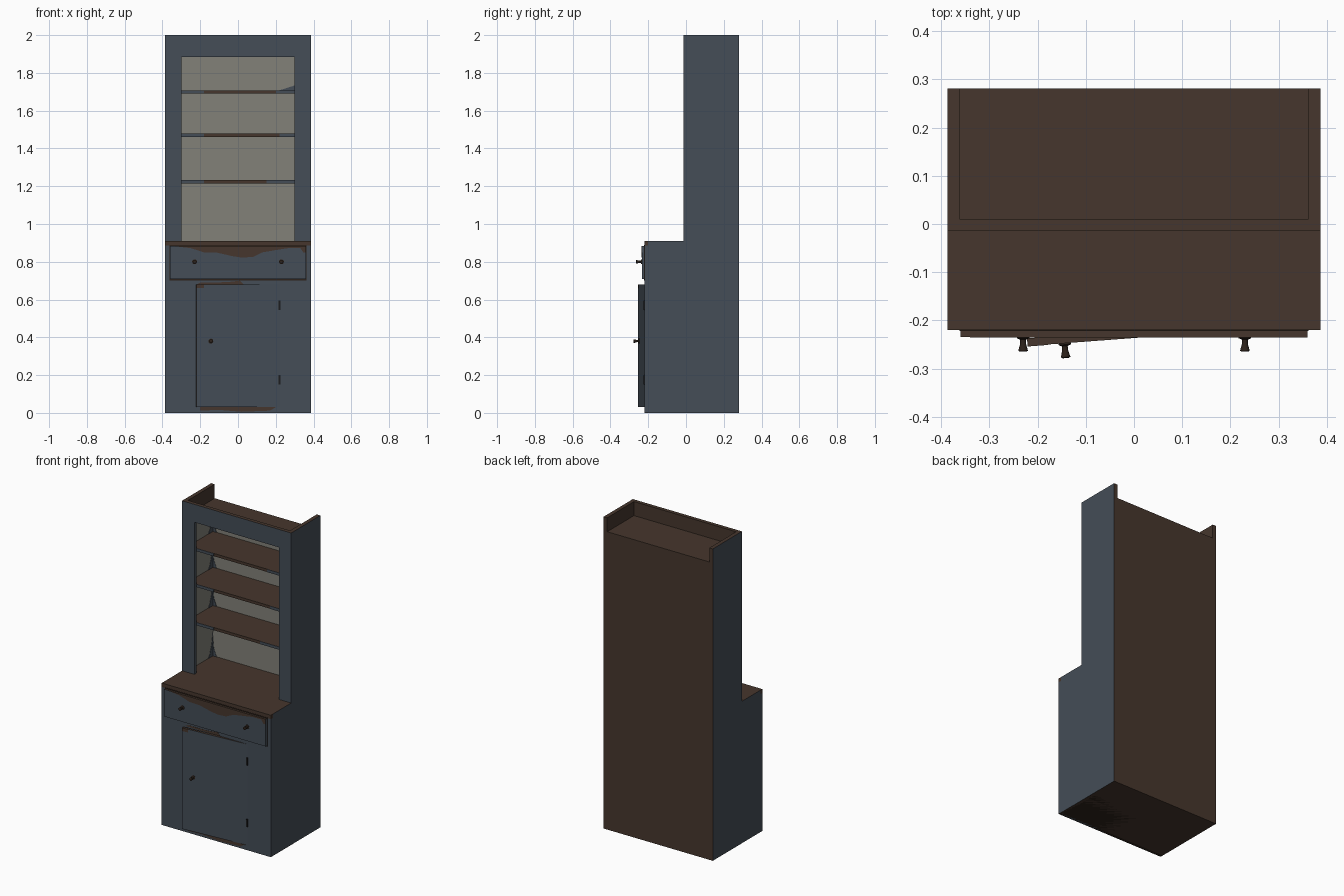
import bpy, bmesh, math
from mathutils import Vector, Matrix

cube = bpy.data.objects.get("Cube")
if cube:
    bpy.data.objects.remove(cube)


def material(name, rgb):
    m = bpy.data.materials.new(name)
    m.use_nodes = True
    m.diffuse_color = (*rgb, 1)
    m.node_tree.nodes["Principled BSDF"].inputs["Base Color"].default_value = (*rgb, 1)
    return m


BLUE = material("slate blue paint", (.058, .074, .095))
WOOD = material("bare brown wood", (.061, .037, .026))
GREY = material("warm grey lining", (.223, .219, .191))
DARK = material("dark wood", (.026, .016, .011))
IRON = material("black iron", (.012, .012, .013))


def finish(name, bm, mats, rule=None):
    """Store the mesh; rule picks a material index from each face normal."""
    bmesh.ops.recalc_face_normals(bm, faces=bm.faces)
    bm.normal_update()
    if rule:
        for f in bm.faces:
            f.material_index = int(rule(f.normal))
    me = bpy.data.meshes.new(name)
    bm.to_mesh(me)
    bm.free()
    for m in mats:
        me.materials.append(m)
    ob = bpy.data.objects.new(name, me)
    bpy.context.collection.objects.link(ob)
    return ob


def box(name, x, y, z, *mats, rule=None):
    bm = bmesh.new()
    bmesh.ops.create_cube(bm, size=1)
    lo, hi = Vector((x[0], y[0], z[0])), Vector((x[1], y[1], z[1]))
    for v in bm.verts:
        v.co = [(a + b) / 2 + c * (b - a) for a, b, c in zip(lo, hi, v.co)]
    return finish(name, bm, mats, rule)


def prism(name, pts, axis, start, depth, *mats, rule=None):
    """Extrude a 2D outline along x (points y, z) or y (points x, z)."""
    bm = bmesh.new()
    place = (lambda a, b: (start, a, b)) if axis == "x" else (lambda a, b: (a, start, b))
    face = bm.faces.new([bm.verts.new(place(a, b)) for a, b in pts])
    top = bmesh.ops.extrude_face_region(bm, geom=[face])["geom"]
    step = Vector((depth, 0, 0)) if axis == "x" else Vector((0, depth, 0))
    bmesh.ops.translate(bm, vec=step, verts=[v for v in top if isinstance(v, bmesh.types.BMVert)])
    return finish(name, bm, mats, rule)


W, T = .387, .025            # half width, board thickness
FRONT, STEP, BACK = -.22, -.014, .281
COUNTER, CEILING = .91, 1.91

# Stepped side boards, painted on the outside and front only
outline = [(FRONT + .02, 0), (BACK, 0), (BACK, 2), (STEP + .024, 2),
           (STEP + .024, COUNTER), (FRONT + .02, COUNTER)]
for side, s in (("left", 1), ("right", -1)):
    prism(side + "_side", outline, "x", s * W, -s * T, BLUE, WOOD,
          rule=lambda n, s=s: n.x * s < .5)
    box(side + "_lining", sorted((s * (W - T), s * (W - T - .003))), (STEP + .024, .258),
        (COUNTER, CEILING - .02), GREY)

# Back, top and bottom boards
box("back_board", (T - W, W - T), (.261, BACK), (0, CEILING), WOOD)
box("back_lining", (T - W, W - T), (.258, .261), (COUNTER, CEILING - .02), GREY)
box("top_board", (T - W, W - T), (STEP + .024, .261), (CEILING - .02, CEILING), WOOD)
box("floor_board", (T - W, W - T), (FRONT + .02, .261), (0, .022), WOOD)
box("floor_stain_front", (-W, W), (FRONT + .001, .03), (0, .003), DARK)
box("floor_stain_back", (0, W - .001), (.03, BACK - .001), (0, .003), DARK)

# Front frames: blue except for the bare top edges
paint = lambda n: n.z > .5 or n.y > .5
for side, s in (("left", 1), ("right", -1)):
    box(side + "_hutch_stile", sorted((s * .30, s * W)), (STEP, STEP + .024), (COUNTER, 2),
        BLUE, WOOD, rule=paint)
    box(side + "_base_stile", sorted((s * .215, s * W)), (FRONT, FRONT + .02),
        (0, COUNTER - .025), BLUE, WOOD, rule=paint)
box("hutch_rail", (-.30, .30), (STEP, STEP + .024), (1.885, 2), BLUE, WOOD, rule=paint)
box("base_rail", (-.215, .215), (FRONT, FRONT + .02), (.672, COUNTER - .025), BLUE, WOOD, rule=paint)
box("base_sill", (-.215, .215), (FRONT, FRONT + .02), (0, .03), BLUE, WOOD, rule=paint)

# Counter with a bare front edge across the full width
box("counter", (T - W, W - T), (FRONT + .02, .261), (COUNTER - .025, COUNTER), WOOD)
box("counter_edge", (-W, W), (FRONT, FRONT + .02), (COUNTER - .025, COUNTER), WOOD)

# Shelves with paint left at the ends of the front edge
for i, (z, left, right) in enumerate(((1.225, -.18, .15), (1.47, -.18, .22), (1.70, -.18, .20)), 1):
    box(f"shelf_{i}", (T - W, W - T), (.012, .258), (z - .01, z + .008), WOOD)
    box(f"shelf_{i}_paint_right", (T - W, left), (.01, .012), (z - .01, z + .008), BLUE)
    box(f"shelf_{i}_paint_left", (right, W - T), (.01, .012), (z - .01, z + .008), BLUE)

# Blue paint showing in the back corners
for i, z in enumerate((COUNTER, 1.233, 1.478, 1.708), 1):
    prism(f"corner_patch_{i}", [(.257, z), (.257, z + .15), (.245, z + .08), (.225, z + .02), (.21, z)],
          "x", T - W + .003, .002, BLUE)
    prism(f"back_patch_{i}", [(T - W, z), (.03 - W + T, z), (.01 - W + T, z + .05), (T - W, z + .15)],
          "y", .256, .002, BLUE)
prism("upper_patch", [(.22, 1.708), (.36, 1.708), (.36, 1.76), (.29, 1.73)], "y", .256, .002, BLUE)

# Drawer front with worn upper edge
box("drawer_front", (-.36, .36), (-.234, FRONT), (.708, .883), BLUE, WOOD, rule=paint)
wear = [(-.34, .883), (-.25, .872), (-.18, .85), (-.11, .848), (-.03, .83), (.02, .822), (.08, .826),
        (.13, .85), (.2, .862), (.27, .873), (.33, .873), (.345, .85), (.36, .85), (.36, .883)]
prism("drawer_wear", wear, "y", -.235, .001, WOOD)
box("drawer_shadow_gap", (-.362, .362), (FRONT - .002, FRONT), (.702, .888), DARK)

# Worn patches on the base frame around the door
prism("rail_wear", [(-.22, .68), (.03, .68), (.01, .70), (-.06, .692), (-.2, .69)],
      "y", FRONT - .001, .001, WOOD)
prism("sill_wear", [(-.2, .03), (-.2, .012), (-.1, .016), (.02, .006), (.17, .012), (.2, .03)],
      "y", FRONT - .001, .001, WOOD)


def knob(name, x, y, z):
    """Turned knob pointing to the front."""
    bm = bmesh.new()
    rings = ((.013, 0), (.013, .003), (.006, .006), (.006, .014), (.010, .029), (.006, .031))
    loops = [[bm.verts.new((x + r * math.cos(a), y - d, z + r * math.sin(a)))
              for a in (k * math.tau / 16 for k in range(16))] for r, d in rings]
    for p, q in zip(loops, loops[1:]):
        for k in range(16):
            bm.faces.new((p[k - 1], p[k], q[k], q[k - 1]))
    bm.faces.new(loops[0])
    bm.faces.new(loops[-1])
    ob = finish(name, bm, [DARK])
    bpy.context.view_layer.objects.active = ob
    ob.select_set(True)
    bpy.ops.object.shade_smooth_by_angle(angle=math.radians(40))
    ob.select_set(False)
    return ob


knob("right_drawer_knob", -.23, -.234, .80)
knob("left_drawer_knob", .23, -.234, .80)

# Door standing slightly ajar on its left hinges
door = [box("door", (-.222, .22), (-.22, -.204), (.032, .68), BLUE, WOOD,
            rule=lambda n: abs(n.z) > .5 or n.y > .5 or n.x < -.5),
        box("door_wear", (-.222, -.18), (-.221, -.22), (.66, .68), WOOD),
        knob("door_knob", -.145, -.22, .38)]
pivot = Vector((.22, FRONT, 0))
swing = Matrix.Translation(pivot) @ Matrix.Rotation(.075, 4, "Z") @ Matrix.Translation(-pivot)
for ob in door:
    ob.data.transform(swing)
for part, z in (("upper", .57), ("lower", .175)):
    box(part + "_hinge", (.215, .225), (-.226, -.218), (z - .025, z + .025), IRON)
